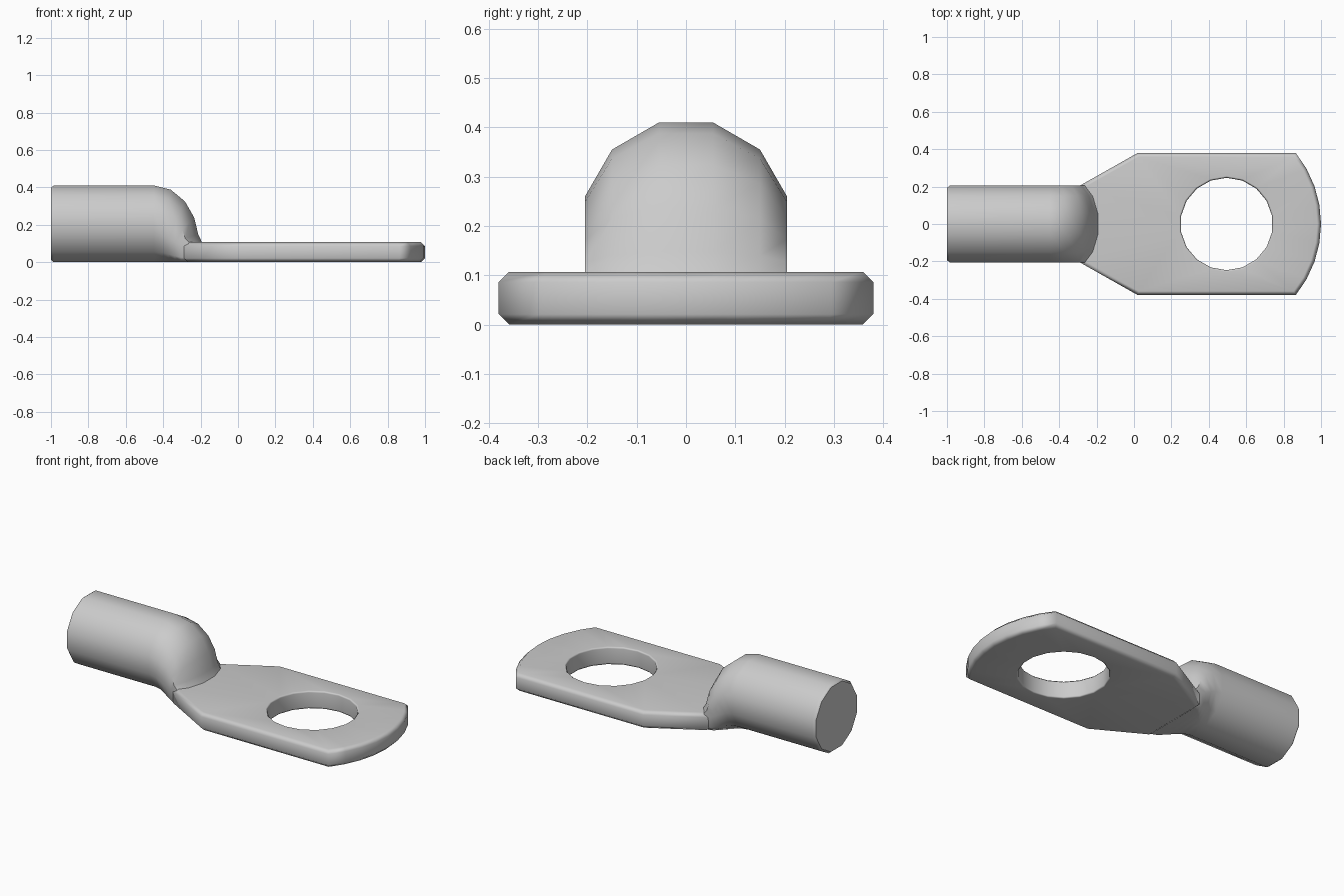
import bpy, bmesh
from math import sin, cos, radians, asin

if "Cube" in bpy.data.objects:
    bpy.data.objects.remove(bpy.data.objects["Cube"])


def finish(bm, name):
    bmesh.ops.recalc_face_normals(bm, faces=bm.faces[:])
    mesh = bpy.data.meshes.new(name)
    bm.to_mesh(mesh)
    bm.free()
    ob = bpy.data.objects.new(name, mesh)
    bpy.context.collection.objects.link(ob)
    bpy.ops.object.select_all(action='DESELECT')
    ob.select_set(True)
    bpy.context.view_layer.objects.active = ob
    bpy.ops.object.shade_smooth_by_angle(angle=radians(50))
    wn = ob.modifiers.new("weighted", 'WEIGHTED_NORMAL')
    wn.keep_sharp = True
    return ob


# --- Flat plate: straight sides, tapered neck, arc tip, 18-sided hole
T = 0.107
R = 0.602
half = asin(0.38 / R)
tip = [(1 - R + R * cos(a), R * sin(a)) for a in
       [half * (-1 + 2 * i / 8) for i in range(9)]]
outline = [(-0.29, -0.205), (0.02, -0.38)] + tip + [(0.02, 0.38), (-0.29, 0.205)]
hole = [(0.495 + 0.247 * cos(radians(10 + 20 * i)),
         0.247 * sin(radians(10 + 20 * i))) for i in range(18)]

bm = bmesh.new()
loops = []
for pts in (outline, hole):
    vs = [bm.verts.new((x, y, 0)) for x, y in pts]
    loops += [bm.edges.new((vs[i - 1], vs[i])) for i in range(len(vs))]
bmesh.ops.triangle_fill(bm, edges=loops, use_beauty=True, use_dissolve=False,
                        normal=(0, 0, 1))
ext = bmesh.ops.extrude_face_region(bm, geom=bm.faces[:], use_keep_orig=True)
bmesh.ops.translate(bm, vec=(0, 0, T),
                    verts=[g for g in ext['geom'] if isinstance(g, bmesh.types.BMVert)])
bmesh.ops.recalc_face_normals(bm, faces=bm.faces[:])


def in_hole(e):
    return all((v.co.x - 0.495) ** 2 + v.co.y ** 2 < 0.26 ** 2 for v in e.verts)


def rim(inner):
    return [e for e in bm.edges if len(e.link_faces) == 2
            and abs(e.verts[0].co.z - e.verts[1].co.z) < 1e-4
            and abs(e.calc_face_angle() - radians(90)) < 0.05
            and in_hole(e) == inner]


bmesh.ops.bevel(bm, geom=rim(False), offset=0.021, segments=1, affect='EDGES',
                profile=0.5)
bmesh.ops.bevel(bm, geom=rim(True), offset=0.009, segments=1, affect='EDGES',
                profile=0.5)
finish(bm, "plate")

# --- Barrel: 12-sided closed tube that bends down into the plate
C, RAD = 0.205, 0.205 / cos(radians(15))
angles = [radians(15 + 30 * i) for i in range(12)]
top_end = [-0.28, -0.238, -0.21]                     # where the dome lands
low_end = [(0.205, 0.086), (0.203, 0.022), (0.184, 0.0)]  # plate section


def ring(x, r):
    return [(x, r * cos(a), C + r * sin(a)) for a in angles]


rings = [ring(-1, RAD - 0.012), ring(-0.985, RAD), ring(-0.45, RAD)]
steps = [22, 44, 64, 82, 90]
for k, t in enumerate(steps):
    pts = []
    last = k == len(steps) - 1
    f = (k + 1) / len(steps)
    s = f * f * (3 - 2 * f)
    for i, (_, y, z) in enumerate(ring(0, RAD)):
        j = i % 6
        j = min(j, 5 - j)
        if i < 6:
            xe = top_end[j]
            x = -0.45 + (xe + 0.45) * sin(radians(t)) + (0.018 if last else 0)
            pts.append((x, y, 0.105 + (z - 0.105) * cos(radians(t))))
        else:
            ye, ze = low_end[j]
            ye = ye if y > 0 else -ye
            pts.append((-0.44 + 0.17 * f, y + (ye - y) * s, z + (ze - z) * s))
    rings.append(pts)

bm = bmesh.new()
vr = [[bm.verts.new(p) for p in r] for r in rings]
bm.faces.new(vr[0])
for a, b in zip(vr, vr[1:]):
    for i in range(12):
        bm.faces.new((a[i - 1], a[i], b[i], b[i - 1]))
finish(bm, "barrel")
